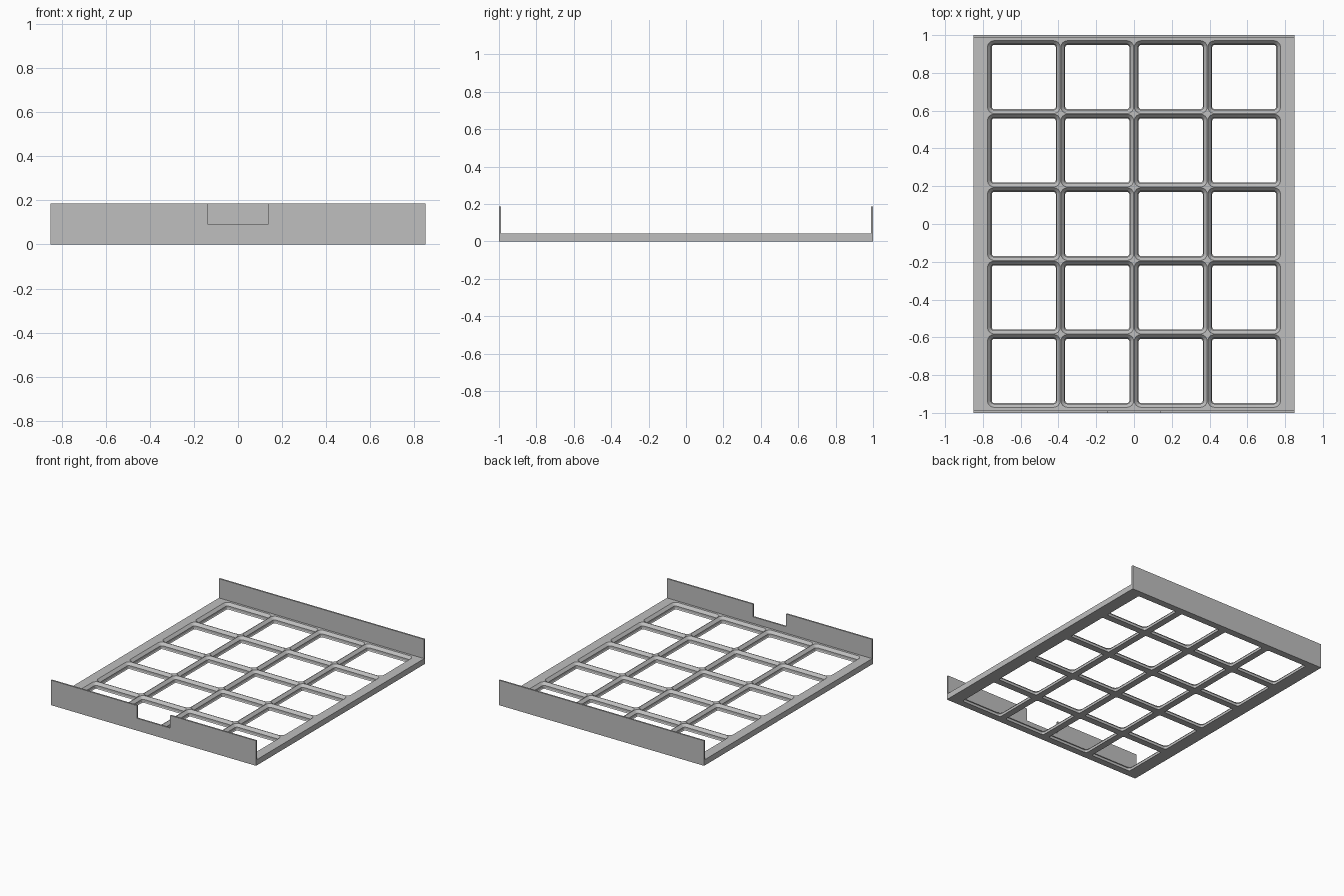
import bpy, bmesh, math

if "Cube" in bpy.data.objects:
    bpy.data.objects.remove(bpy.data.objects["Cube"])

PITCH, COLS, ROWS = 0.389, 4, 5
X, Y, WALL = 0.85, 1.0, 0.012
PLATE_H, WALL_H = 0.043, 0.187
# socket cross-section: (height, inset from the cell edge)
PROFILE = [(PLATE_H, 0.002), (0.0235, 0.0205), (0.0065, 0.0205), (0.0, 0.025)]

grey = bpy.data.materials.new("light grey")
grey.diffuse_color = (0.52, 0.52, 0.52, 1)
grey.use_nodes = True
grey.node_tree.nodes["Principled BSDF"].inputs["Base Color"].default_value = grey.diffuse_color


def finish(name, bm):
    bmesh.ops.remove_doubles(bm, verts=bm.verts, dist=1e-5)
    bmesh.ops.recalc_face_normals(bm, faces=bm.faces)
    mesh = bpy.data.meshes.new(name)
    bm.to_mesh(mesh)
    bm.free()
    mesh.materials.append(grey)
    ob = bpy.data.objects.new(name, mesh)
    bpy.context.collection.objects.link(ob)
    return ob


def rect(bm, x, y, z, cx=0, cy=0):
    return [bm.verts.new((cx + sx * x, cy + sy * y, z))
            for sx, sy in ((1, 1), (-1, 1), (-1, -1), (1, -1))]


def rounded(bm, cx, cy, z, inset, seg=8):
    """Four corner arcs of a rounded square, counter-clockwise."""
    r = 0.037 - inset
    c = PITCH / 2 - inset - r
    arcs = []
    for k, (sx, sy) in enumerate(((1, 1), (-1, 1), (-1, -1), (1, -1))):
        angles = [math.pi / 2 * (k + i / seg) for i in range(seg + 1)]
        arcs.append([bm.verts.new((cx + sx * c + r * math.cos(a),
                                   cy + sy * c + r * math.sin(a), z)) for a in angles])
    return arcs


def fill_rim(bm, square, arcs):
    """Flat face between a cell's square edge and its rounded opening."""
    for k in range(4):
        for a, b in zip(arcs[k], arcs[k][1:]):
            bm.faces.new((square[k], b, a))
        n = (k + 1) % 4
        bm.faces.new((square[k], square[n], arcs[n][0], arcs[k][-1]))


# grid of open sockets with stepped, chamfered sides
bm = bmesh.new()
for col in range(COLS):
    for row in range(ROWS):
        cx, cy = (col - (COLS - 1) / 2) * PITCH, (row - (ROWS - 1) / 2) * PITCH
        loops = [rounded(bm, cx, cy, z, inset) for z, inset in PROFILE]
        for arcs, z in ((loops[0], PLATE_H), (loops[-1], 0)):
            fill_rim(bm, rect(bm, PITCH / 2, PITCH / 2, z, cx, cy), arcs)
        flat = [sum(arcs, []) for arcs in loops]
        for up, low in zip(flat, flat[1:]):
            for i in range(len(up)):
                j = (i + 1) % len(up)
                bm.faces.new((up[i], up[j], low[j], low[i]))
grid = finish("socket_grid", bm)

# solid margin around the grid
bm = bmesh.new()
outer, inner = [], []
for z in (PLATE_H, 0):
    o = rect(bm, X, Y - WALL, z)
    i = rect(bm, COLS * PITCH / 2, ROWS * PITCH / 2, z)
    for k in range(4):
        n = (k + 1) % 4
        bm.faces.new((o[k], o[n], i[n], i[k]))
    outer.append(o)
for k in (1, 3):
    n = (k + 1) % 4
    bm.faces.new((outer[0][k], outer[0][n], outer[1][n], outer[1][k]))
finish("margin_frame", bm)


# upright end walls, the front one with a notch
def wall(name, profile, y):
    bm = bmesh.new()
    face = bm.faces.new([bm.verts.new((x, y, z)) for x, z in profile])
    new = bmesh.ops.extrude_face_region(bm, geom=[face])["geom"]
    bmesh.ops.translate(bm, vec=(0, WALL, 0),
                        verts=[v for v in new if isinstance(v, bmesh.types.BMVert)])
    finish(name, bm)


NOTCH, NOTCH_Z = 0.138, 0.092
wall("back_wall", [(-X, 0), (X, 0), (X, WALL_H), (-X, WALL_H)], Y - WALL)
wall("front_wall", [(-X, 0), (X, 0), (X, WALL_H), (NOTCH, WALL_H), (NOTCH, NOTCH_Z),
                    (-NOTCH, NOTCH_Z), (-NOTCH, WALL_H), (-X, WALL_H)], -Y)

# smooth the rounded corners, keep the chamfer edges sharp
bpy.context.view_layer.objects.active = grid
grid.select_set(True)
bpy.ops.object.shade_smooth_by_angle(angle=math.radians(30))
